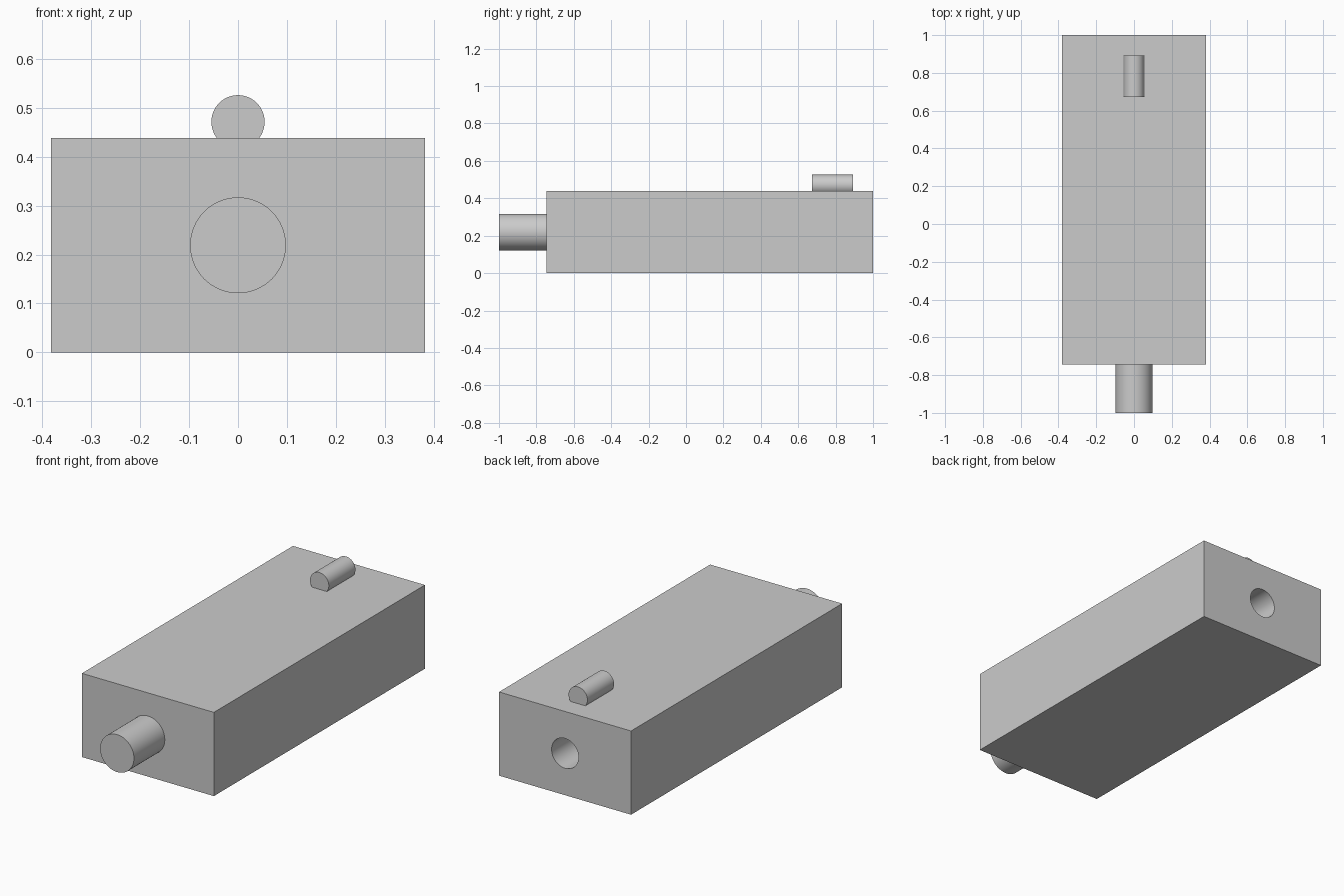
import bpy
from math import pi, radians

if "Cube" in bpy.data.objects:
    bpy.data.objects.remove(bpy.data.objects["Cube"])

BOX_X, BOX_FRONT, BOX_BACK, BOX_TOP = 0.382, -0.745, 1.0, 0.438
MID_Z = BOX_TOP / 2


def rod(name, radius, y0, y1, z):
    """Round bar running along y."""
    bpy.ops.mesh.primitive_cylinder_add(vertices=64, radius=radius, depth=y1 - y0,
                                        location=(0, (y0 + y1) / 2, z),
                                        rotation=(pi / 2, 0, 0))
    ob = bpy.context.object
    ob.name = name
    return ob


def boolean(target, tool, operation):
    """Apply a boolean and remove the tool object."""
    tool.hide_render = True
    mod = target.modifiers.new(operation, 'BOOLEAN')
    mod.operation, mod.object, mod.solver = operation, tool, 'EXACT'
    bpy.context.view_layer.objects.active = target
    bpy.ops.object.modifier_apply(modifier=mod.name)
    bpy.data.objects.remove(tool)


# Main block
bpy.ops.mesh.primitive_cube_add(size=1, location=(0, (BOX_FRONT + BOX_BACK) / 2, MID_Z))
block = bpy.context.object
block.name = "block_body"
block.scale = (2 * BOX_X, BOX_BACK - BOX_FRONT, BOX_TOP)
bpy.ops.object.transform_apply(location=True, rotation=True, scale=True)

# Front peg and half-sunk top rod, joined to the block
boolean(block, rod("front_peg", 0.098, -1.0, BOX_FRONT + 0.05, MID_Z), 'UNION')
boolean(block, rod("top_rod", 0.0545, 0.673, 0.893, 0.4715), 'UNION')

# Blind hole in the back face
boolean(block, rod("back_hole", 0.078, BOX_BACK - 0.27, BOX_BACK + 0.1, MID_Z), 'DIFFERENCE')

# Smooth the round walls, keep edges sharp
bpy.ops.object.select_all(action='DESELECT')
block.select_set(True)
bpy.context.view_layer.objects.active = block
bpy.ops.object.shade_smooth_by_angle(angle=radians(30))
